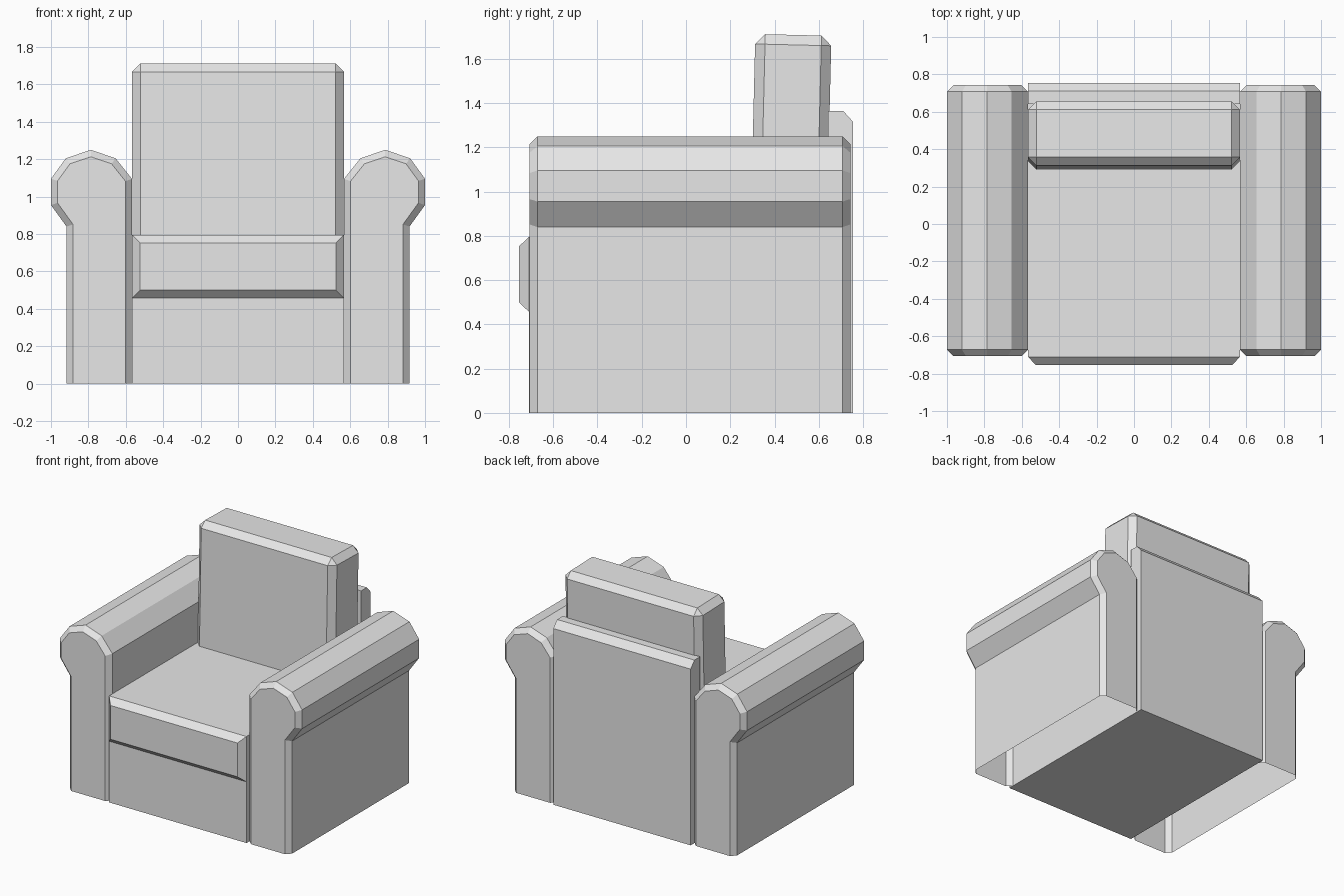
import bpy, bmesh, math
from mathutils import Vector, Matrix

cube = bpy.data.objects.get("Cube")
if cube:
    bpy.data.objects.remove(cube, do_unlink=True)

GREY = (0.8, 0.8, 0.8, 1.0)
fabric = bpy.data.materials.new("grey_fabric")
fabric.use_nodes = True
fabric.diffuse_color = GREY
fabric.node_tree.nodes["Principled BSDF"].inputs["Base Color"].default_value = GREY

HALF_W = 0.567   # half width between the arms
BACK = 0.755
SEAT_Z = 0.795


def finish(bm, name):
    bmesh.ops.recalc_face_normals(bm, faces=bm.faces)
    mesh = bpy.data.meshes.new(name)
    bm.to_mesh(mesh)
    bm.free()
    mesh.materials.append(fabric)
    obj = bpy.data.objects.new(name, mesh)
    bpy.context.collection.objects.link(obj)
    return obj


def loft(bm, rings, closed):
    """Bridge rings of points and cap both ends."""
    loops = [[bm.verts.new(p) for p in ring] for ring in rings]
    n = len(loops[0])
    for a, b in zip(loops, loops[1:]):
        for i in range(n if closed else n - 1):
            j = (i + 1) % n
            bm.faces.new((a[i], a[j], b[j], b[i]))
    bm.faces.new(loops[0])
    bm.faces.new(loops[-1])


def inset_path(path, d):
    """Offset an open profile to its right-hand side with mitred corners."""
    pts = [Vector(p) for p in path]
    normals = []
    for a, b in zip(pts, pts[1:]):
        t = (b - a).normalized()
        normals.append(Vector((t.y, -t.x)))
    out = []
    for i, p in enumerate(pts):
        n1 = normals[max(i - 1, 0)]
        n2 = normals[min(i, len(normals) - 1)]
        out.append(p + (n1 + n2) * d / (1 + n1.dot(n2)))
    return out


# Rolled arms, chamfered at front and back, open underneath
arm_profile = [(HALF_W, 0), (HALF_W, 1.095), (0.655, 1.205), (0.787, 1.25),
               (0.92, 1.205), (1, 1.095), (1, 0.955), (0.917, 0.84), (0.917, 0)]
arm_inner = inset_path(arm_profile, 0.035)
for name, side in (("left_arm", 1), ("right_arm", -1)):
    bm = bmesh.new()
    sections = ((arm_inner, -0.707), (arm_profile, -0.672),
                (arm_profile, 0.708), (arm_inner, 0.743))
    loft(bm, [[(side * x, y, z) for x, z in prof] for prof, y in sections], False)
    finish(bm, name)

# Base and back panel from one side profile
base_profile = [(-0.71, 0), (BACK, 0), (BACK, 1.315), (0.71, 1.365),
                (0.642, 1.365), (0.642, SEAT_Z), (-0.71, SEAT_Z)]
bm = bmesh.new()
loft(bm, [[(x, y, z) for y, z in base_profile] for x in (-HALF_W, HALF_W)], True)
finish(bm, "base_and_back_panel")

# Seat cushion front, swelling forward from the base with a chamfered rim
bm = bmesh.new()
rings = []
for y, inset in ((-0.71, 0), (BACK * -1, 0.043)):
    w, lo, hi = HALF_W - inset, 0.457 + inset, SEAT_Z - inset
    rings.append([(-w, y, lo), (w, y, lo), (w, y, hi), (-w, y, hi)])
loft(bm, rings, True)
finish(bm, "seat_cushion_front")

# Back cushion, a chamfered block leaning slightly backwards
height, depth = 1.0, 0.344
bm = bmesh.new()
bmesh.ops.create_cube(bm, size=1, matrix=Matrix.Diagonal((2 * HALF_W, depth, height, 1)))
bmesh.ops.bevel(bm, geom=bm.edges[:], offset=0.045, offset_type='OFFSET',
                segments=1, profile=0.5, affect='EDGES')
bm.transform(Matrix.Translation((0, 0.473, 1.208)) @ Matrix.Rotation(math.radians(-1.4), 4, 'X'))
finish(bm, "back_cushion")
